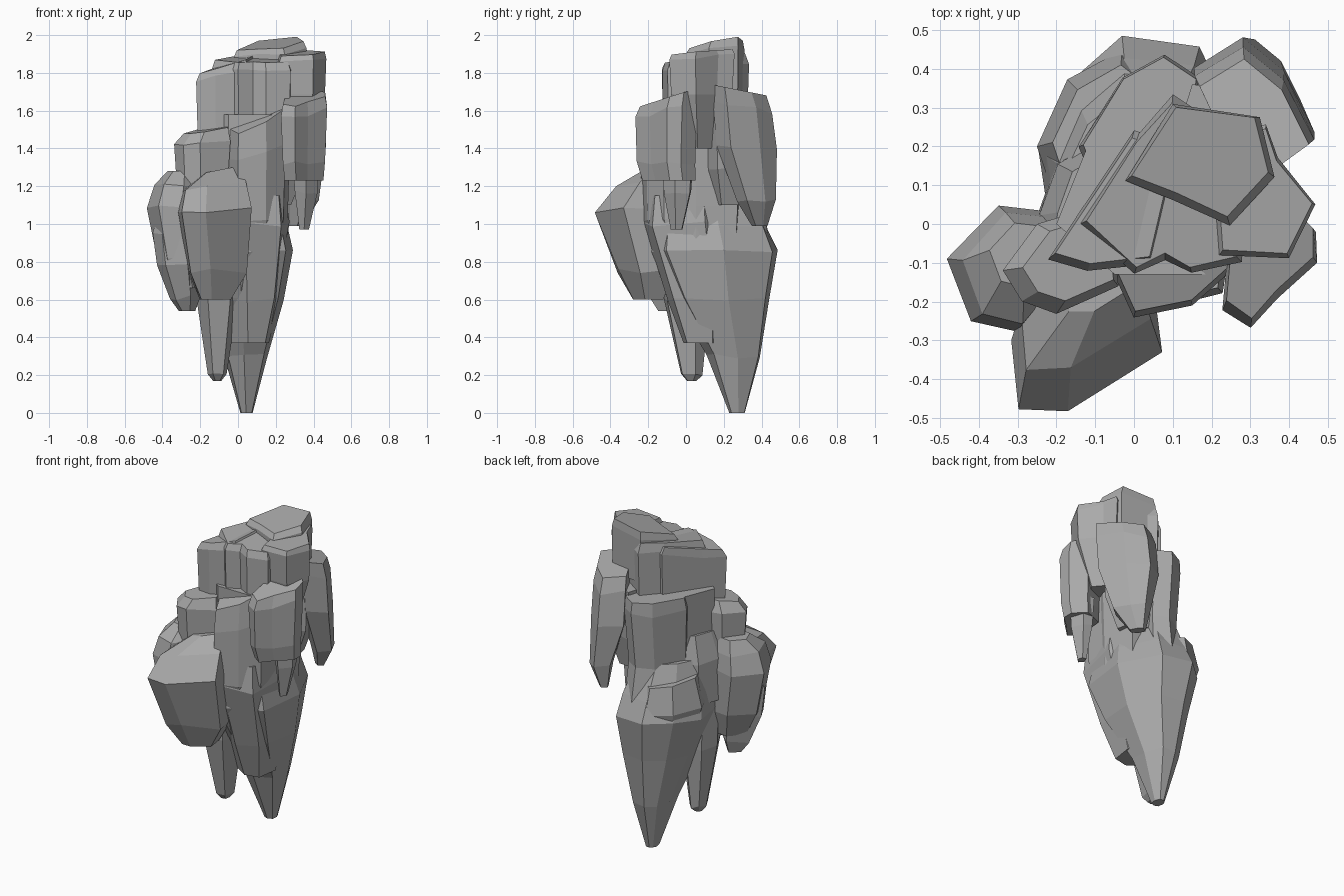
import bpy
import bmesh
import random
from mathutils import Vector

random.seed(4)

default_cube = bpy.data.objects.get("Cube")
if default_cube:
    bpy.data.objects.remove(default_cube)

# One plain stone colour
stone = bpy.data.materials.new("grey_stone")
stone.use_nodes = True
stone.diffuse_color = (0.4, 0.4, 0.4, 1)
shader = next(n for n in stone.node_tree.nodes if n.type == "BSDF_PRINCIPLED")
shader.inputs["Base Color"].default_value = stone.diffuse_color
shader.inputs["Roughness"].default_value = 0.9


def ring(z, size, x=None, y=None):
    """A level of a rock: the plan scaled by size and centred on x, y."""
    return z, size, x, y


def rock(name, plan, rings, tilt=(0, 0), rough=.007):
    """Loft a plan outline through rings; tilt slopes the upper rings."""
    xs, ys = zip(*plan)
    centre = Vector(((min(xs) + max(xs)) / 2, (min(ys) + max(ys)) / 2))
    slope = Vector(tilt)
    low, high = rings[0][0], rings[-1][0]
    bm = bmesh.new()
    loops = []
    for index, (z, size, x, y) in enumerate(rings):
        middle = Vector((centre.x if x is None else x,
                         centre.y if y is None else y))
        inner = 0 < index < len(rings) - 1
        lift = ((z - low) / (high - low)) ** 2
        loop = []
        for point in plan:
            offset = (Vector(point) - centre) * size
            height = z + slope.dot(offset) * lift
            if inner:
                height += random.uniform(-rough, rough) * 2
                offset *= 1 + random.uniform(-rough, rough) * 3
            loop.append(bm.verts.new((*(middle + offset), height)))
        loops.append(loop)
    for lower, upper in zip(loops, loops[1:]):
        for i in range(len(plan)):
            j = (i + 1) % len(plan)
            bm.faces.new((lower[i], lower[j], upper[j], upper[i]))
    bm.faces.new(loops[0])
    bm.faces.new(loops[-1])
    bmesh.ops.recalc_face_normals(bm, faces=bm.faces)
    mesh = bpy.data.meshes.new(name)
    bm.to_mesh(mesh)
    bm.free()
    mesh.materials.append(stone)
    bpy.context.collection.objects.link(bpy.data.objects.new(name, mesh))


# Tapering lower body, its blunt front keel and its front spike
rock("lower_body",
     [(-.03, .48), (.17, .46), (.29, .2), (.25, -.1),
      (0, -.2), (-.2, -.12), (-.25, .2), (-.17, .37)],
     [ring(z=0, size=.12, x=.045, y=.27),
      ring(z=.3, size=.42, x=.04, y=.25),
      ring(z=.6, size=.76, x=.035, y=.18),
      ring(z=.85, size=1),
      ring(z=.99, size=.9, y=.12),
      ring(z=1.18, size=.68, x=.01, y=.1)])
rock("front_keel",
     [(-.14, -.1), (.04, -.22), (.23, -.18), (.27, .1), (.1, .25), (-.16, .15)],
     [ring(z=.37, size=.48, x=.06, y=.1),
      ring(z=.6, size=.75, x=.06, y=.08),
      ring(z=1, size=1),
      ring(z=1.15, size=.92)])
rock("front_spike",
     [(-.22, 0), (-.16, -.12), (-.04, -.1), (0, .05), (-.08, .13), (-.18, .1)],
     [ring(z=.17, size=.2, y=.03),
      ring(z=.21, size=.46, y=.03),
      ring(z=.6, size=1),
      ring(z=1, size=1.1)])
rock("back_shoulder",
     [(-.17, .37), (-.25, .2), (-.2, .05), (0, .1), (.1, .35), (-.03, .45)],
     [ring(z=.7, size=.8, x=-.04, y=.24),
      ring(z=.92, size=1),
      ring(z=1.08, size=.8, x=-.07)],
     tilt=(-.1, -.1))

# Middle columns
rock("core_column",
     [(-.2, 0), (-.05, -.13), (.2, -.13), (.28, .05), (.25, .28),
      (.05, .3), (-.12, .2)],
     [ring(z=.8, size=.9), ring(z=1.1, size=.95), ring(z=1.58, size=1)])
rock("front_slab",
     [(-.05, -.13), (0, -.24), (.15, -.21), (.25, -.12), (.26, .1), (0, .1)],
     [ring(z=.6, size=.6, y=.04),
      ring(z=1.02, size=.95),
      ring(z=1.4, size=1),
      ring(z=1.58, size=.97, y=-.06)],
     tilt=(.35, .4))
rock("back_column",
     [(-.14, .2), (-.03, .38), (.08, .44), (.17, .38), (.14, .18), (-.1, .1)],
     [ring(z=.9, size=1),
      ring(z=1.15, size=.9, y=.25),
      ring(z=1.5, size=1),
      ring(z=1.58, size=.94)])
rock("left_step",
     [(-.34, -.12), (-.29, -.2), (-.2, -.23), (-.04, -.16),
      (-.06, .06), (-.25, 0)],
     [ring(z=1.1, size=.85), ring(z=1.43, size=1),
      ring(z=1.5, size=.78, x=-.17)],
     tilt=(.15, .1))
rock("left_back_step",
     [(-.25, .02), (-.27, -.1), (-.1, -.1), (0, .1), (-.1, .22), (-.2, .16)],
     [ring(z=.9, size=1), ring(z=1.15, size=.95),
      ring(z=1.32, size=.75, x=-.11)])

# Boulders bulging out low at the front and right-hand corner
rock("front_boulder",
     [(-.32, -.3), (-.3, -.48), (-.17, -.48), (.07, -.33),
      (.04, -.1), (-.25, -.1)],
     [ring(z=.6, size=.42, x=-.12, y=-.2),
      ring(z=.75, size=.8, x=-.11, y=-.21),
      ring(z=1.07, size=1),
      ring(z=1.2, size=.86, y=-.21),
      ring(z=1.29, size=.5, x=-.08, y=-.13)],
     tilt=(.2, 0))
rock("side_boulder",
     [(-.48, -.09), (-.42, -.25), (-.3, -.28), (-.15, -.1),
      (-.18, .03), (-.35, .05)],
     [ring(z=.66, size=.6, x=-.25),
      ring(z=.82, size=.88, x=-.28),
      ring(z=1.09, size=1),
      ring(z=1.2, size=.87, x=-.3),
      ring(z=1.28, size=.5, x=-.29, y=-.08)])
rock("hanging_chip",
     [(-.45, -.14), (-.4, -.23), (-.28, -.27), (-.2, -.1), (-.3, 0)],
     [ring(z=.54, size=.35, x=-.27, y=-.1),
      ring(z=.61, size=.65, x=-.28, y=-.11),
      ring(z=.78, size=.95, x=-.31),
      ring(z=.95, size=1),
      ring(z=1.1, size=.7)])

# Pillars hanging off the other flank
rock("side_pillar",
     [(.23, -.22), (.3, -.27), (.37, -.19), (.47, -.1), (.47, -.02),
      (.39, .06), (.25, 0)],
     [ring(z=1.23, size=.85, y=-.09),
      ring(z=1.32, size=.93),
      ring(z=1.6, size=1),
      ring(z=1.67, size=.93, y=-.09)],
     tilt=(.03, .3))
rock("side_drip",
     [(.29, -.06), (.36, -.13), (.43, -.06), (.4, .03), (.33, .04)],
     [ring(z=.97, size=.36, x=.35, y=-.05),
      ring(z=1.17, size=.85),
      ring(z=1.35, size=1)])
rock("back_pillar",
     [(.15, .4), (.28, .48), (.39, .39), (.47, .23), (.36, .15), (.22, .25)],
     [ring(z=.99, size=.25, x=.3, y=.39),
      ring(z=1.13, size=.62, x=.33, y=.375),
      ring(z=1.4, size=.96, y=.32),
      ring(z=1.62, size=.96, y=.3),
      ring(z=1.71, size=.88, y=.28)],
     tilt=(0, -.2))
rock("pillar_bridge",
     [(.1, .2), (.25, .1), (.37, .16), (.33, .34), (.15, .36)],
     [ring(z=1.1, size=.6, x=.2), ring(z=1.3, size=.9),
      ring(z=1.6, size=1)])

# Stepped crown
rock("crown_left",
     [(-.22, -.09), (-.14, .03), (0, .24), (.12, .2), (.05, -.1), (-.12, -.12)],
     [ring(z=1.4, size=.95), ring(z=1.8, size=1),
      ring(z=1.85, size=.9)],
     tilt=(.3, .05))
rock("crown_front",
     [(-.14, 0), (0, -.13), (.08, -.09), (.15, -.13), (.28, -.1),
      (.3, .2), (.1, .33), (0, .22)],
     [ring(z=1.4, size=.95), ring(z=1.83, size=1),
      ring(z=1.88, size=.92)],
     tilt=(0, .12))
rock("crown_flank",
     [(.22, -.08), (.4, -.09), (.47, .05), (.37, .17), (.34, .26), (.2, .2)],
     [ring(z=1.4, size=.65, x=.28), ring(z=1.68, size=.92),
      ring(z=1.88, size=1), ring(z=1.91, size=.92)],
     tilt=(.05, .1))
rock("crown_peak",
     [(-.03, .11), (.1, .06), (.25, -.01), (.37, .12), (.33, .28), (.1, .31)],
     [ring(z=1.65, size=.95), ring(z=1.91, size=.98),
      ring(z=1.95, size=.88, y=.16)],
     tilt=(.13, .2))
